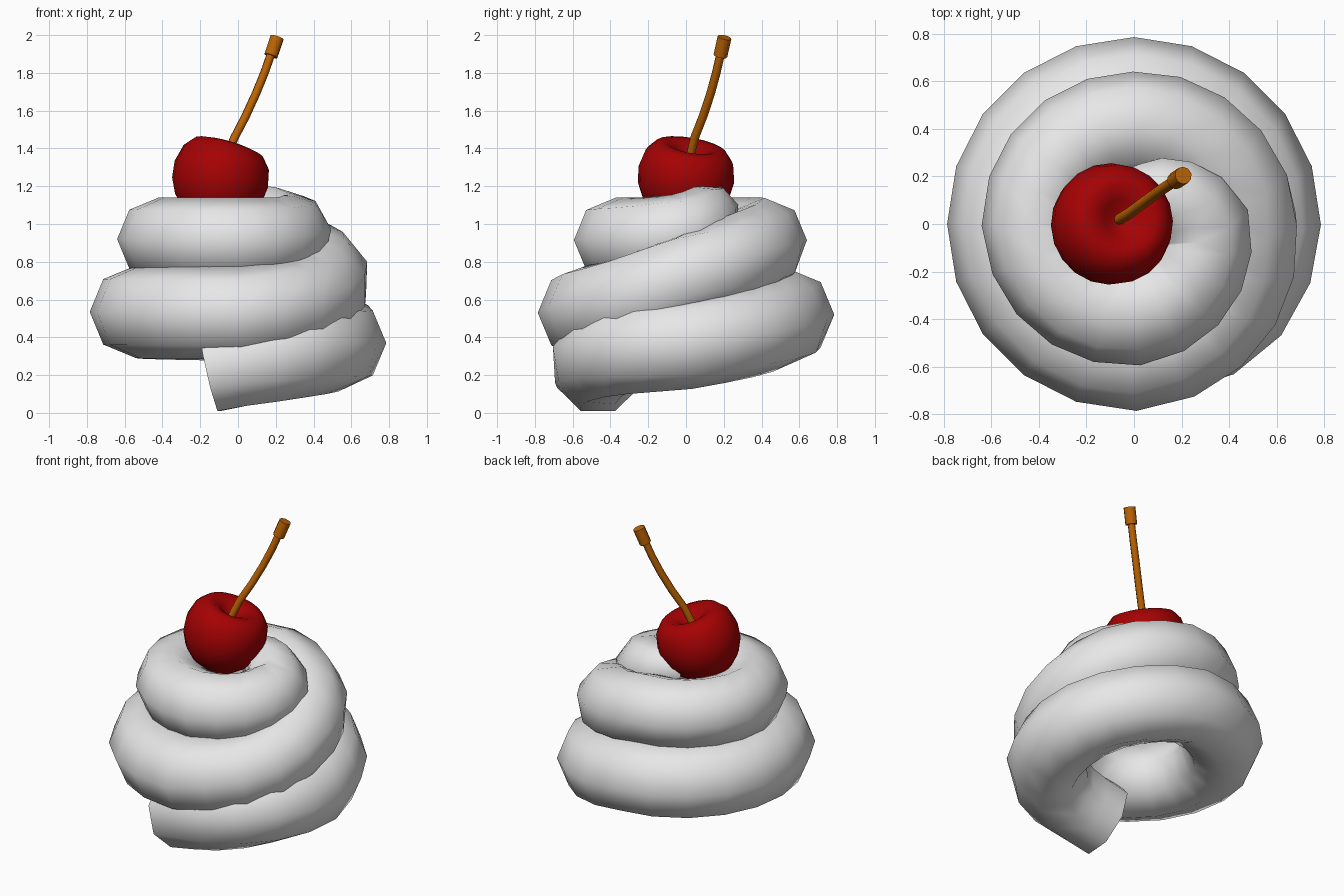
import bpy, bmesh, math
from mathutils import Vector, Matrix

if "Cube" in bpy.data.objects:
    bpy.data.objects.remove(bpy.data.objects["Cube"])


def material(name, rgb):
    m = bpy.data.materials.new(name)
    m.diffuse_color = (*rgb, 1)
    m.use_nodes = True
    m.node_tree.nodes["Principled BSDF"].inputs["Base Color"].default_value = m.diffuse_color
    return m


CREAM = material("whipped cream white", (0.8, 0.8, 0.8))
RED = material("cherry red", (0.38, 0.0005, 0.001))
BROWN = material("stem brown", (0.5, 0.125, 0.001))


def finish(name, bm, mat):
    bmesh.ops.recalc_face_normals(bm, faces=bm.faces[:])
    mesh = bpy.data.meshes.new(name)
    bm.to_mesh(mesh)
    bm.free()
    mesh.materials.append(mat)
    for p in mesh.polygons:
        p.use_smooth = True
    mesh.set_sharp_from_angle(angle=math.radians(60))
    ob = bpy.data.objects.new(name, mesh)
    bpy.context.collection.objects.link(ob)
    return ob


def tube(name, points, radii, rolls, mat, sides=8):
    """Sweep a closed, capped polygon along a path."""
    bm = bmesh.new()
    rings = []
    n = len(points)
    for i, p in enumerate(points):
        t = (points[min(i + 1, n - 1)] - points[max(i - 1, 0)]).normalized()
        u = t.cross(Vector((0, 0, 1))).normalized()
        v = u.cross(t)
        ring = []
        for k in range(sides):
            a = 2 * math.pi * k / sides + math.radians(rolls[i])
            ring.append(bm.verts.new(p + radii[i] * (math.cos(a) * u + math.sin(a) * v)))
        rings.append(ring)
    for a, b in zip(rings, rings[1:]):
        for k in range(sides):
            j = (k + 1) % sides
            bm.faces.new((a[k], a[j], b[j], b[k]))
    bm.faces.new(rings[0])
    bm.faces.new(rings[-1])
    return finish(name, bm, mat)


# Cream swirl: angle, spiral radius, height, tube radius, section roll
keys = [
    (-108, .485, .225, .238, 22.5), (-90, .475, .258, .24, 20), (-45, .53, .335, .245, 8),
    (0, .54, .37, .245, 0), (45, .54, .445, .245, 0), (90, .54, .52, .245, 0),
    (180, .54, .535, .245, 0), (270, .54, .53, .245, 0), (315, .505, .58, .24, 12),
    (360, .465, .715, .235, 22.5), (405, .43, .835, .23, 10), (450, .415, .915, .225, 0),
    (540, .42, .92, .22, 0), (630, .37, .915, .225, 0), (675, .325, .92, .22, 5),
    (720, .275, .955, .215, 10), (752, .20, 1.035, .18, 15), (790, .13, 1.07, .14, 20),
    (840, .09, 1.06, .11, 22.5),
]


def sample(angle):
    for a, b in zip(keys, keys[1:]):
        if angle <= b[0]:
            f = (angle - a[0]) / (b[0] - a[0])
            return [x + f * (y - x) for x, y in zip(a, b)]
    return keys[-1]


rows = [sample(a) for a in range(-108, 841, 18)]
path = [Vector((R * math.cos(math.radians(a)), R * math.sin(math.radians(a)), z))
        for a, R, z, r, w in rows]
# The piped end starts straight along x, rising gently
path[0] = path[1] + Vector((-.15, .012, -.034))
tube("cream_swirl", path, [q[3] for q in rows], [q[4] for q in rows], CREAM)

# Cherry: lathed profile with a dimple, tilted towards the stem
profile = [(0, .12), (.035, .127), (.08, .162), (.14, .19), (.19, .178), (.235, .125),
           (.257, .03), (.245, -.06), (.205, -.14), (.14, -.205), (.07, -.235), (0, -.24)]
bm = bmesh.new()
vs = [bm.verts.new((r, 0, z)) for r, z in profile]
es = [bm.edges.new(pair) for pair in zip(vs, vs[1:])]
bmesh.ops.spin(bm, geom=vs + es, cent=(0, 0, 0), axis=(0, 0, 1),
               angle=2 * math.pi, steps=20, use_duplicate=False)
bmesh.ops.remove_doubles(bm, verts=bm.verts[:], dist=0.0005)
tilt = Matrix.Rotation(math.radians(19), 4, Vector((-.5, .85, 0)))
bm.transform(Matrix.Translation((-.097, -.003, 1.235)) @ tilt)
finish("cherry", bm, RED)

# Stem and its thicker end
stem = [Vector(p) for p in [(-.07, .015, 1.33), (-.02, .045, 1.455), (.04, .09, 1.57),
                            (.095, .13, 1.69), (.14, .16, 1.80), (.175, .183, 1.90)]]
tube("cherry_stem", stem, [.023] * 6, [0] * 6, BROWN)
tip = [Vector((.174, .182, 1.89)), Vector((.207, .204, 1.988))]
tube("stem_tip", tip, [.037] * 2, [0] * 2, BROWN, 10)
